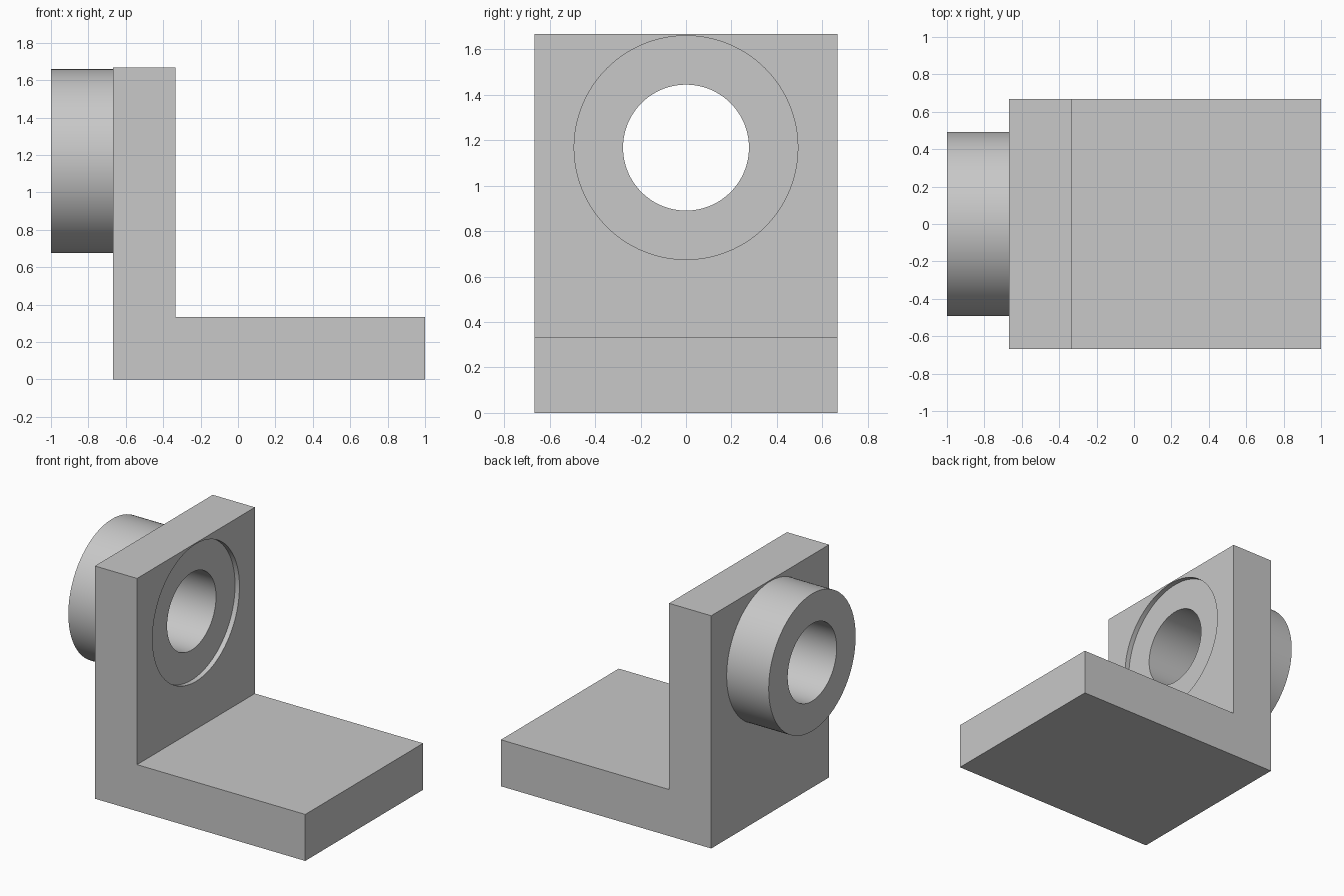
import bpy
import bmesh
import math

cube = bpy.data.objects.get("Cube")
if cube:
    bpy.data.objects.remove(cube, do_unlink=True)

# Main dimensions
HALF_WIDTH = 0.667
HEIGHT = 1.667
WALL_BACK, WALL_FRONT = -0.667, -0.333
BASE_TOP = 0.333
AXIS_Z = 1.167
BOSS_RADIUS = 0.492
BORE_RADIUS = 0.277
RECESS_DEPTH = 0.035

gray = bpy.data.materials.new("plain gray")
gray.use_nodes = True
color = (0.58, 0.58, 0.58, 1)
gray.diffuse_color = color
gray.node_tree.nodes["Principled BSDF"].inputs["Base Color"].default_value = color


def add_cylinder(name, radius, x0, x1):
    """Cylinder lying along x, centred on the bore axis."""
    bpy.ops.mesh.primitive_cylinder_add(
        vertices=128, radius=radius, depth=x1 - x0,
        location=((x0 + x1) / 2, 0, AXIS_Z), rotation=(0, math.pi / 2, 0))
    obj = bpy.context.object
    obj.name = name
    obj.data.materials.append(gray)
    return obj


def combine(target, tool, operation):
    """Apply a boolean and discard the tool object."""
    mod = target.modifiers.new(operation, "BOOLEAN")
    mod.operation = operation
    mod.solver = "EXACT"
    mod.object = tool
    bpy.ops.object.select_all(action="DESELECT")
    target.select_set(True)
    bpy.context.view_layer.objects.active = target
    bpy.ops.object.modifier_apply(modifier=mod.name)
    bpy.data.objects.remove(tool, do_unlink=True)


# L-shaped bracket extruded across its width
profile = [(WALL_BACK, 0), (1, 0), (1, BASE_TOP), (WALL_FRONT, BASE_TOP),
           (WALL_FRONT, HEIGHT), (WALL_BACK, HEIGHT)]
bm = bmesh.new()
face = bm.faces.new([bm.verts.new((x, -HALF_WIDTH, z)) for x, z in profile])
extruded = bmesh.ops.extrude_face_region(bm, geom=[face])
verts = [v for v in extruded["geom"] if isinstance(v, bmesh.types.BMVert)]
bmesh.ops.translate(bm, verts=verts, vec=(0, 2 * HALF_WIDTH, 0))
bmesh.ops.recalc_face_normals(bm, faces=bm.faces)
mesh = bpy.data.meshes.new("bracket")
bm.to_mesh(mesh)
bm.free()
mesh.materials.append(gray)
bracket = bpy.data.objects.new("bracket", mesh)
bpy.context.collection.objects.link(bracket)

# Round boss, shallow recess opposite it, and the through bore
combine(bracket, add_cylinder("boss", BOSS_RADIUS, -1, -0.5), "UNION")
combine(bracket, add_cylinder("recess", BOSS_RADIUS, WALL_FRONT - RECESS_DEPTH, 0),
        "DIFFERENCE")
combine(bracket, add_cylinder("bore", BORE_RADIUS, -1.2, 0), "DIFFERENCE")

bpy.ops.object.shade_smooth_by_angle(angle=math.radians(30))
